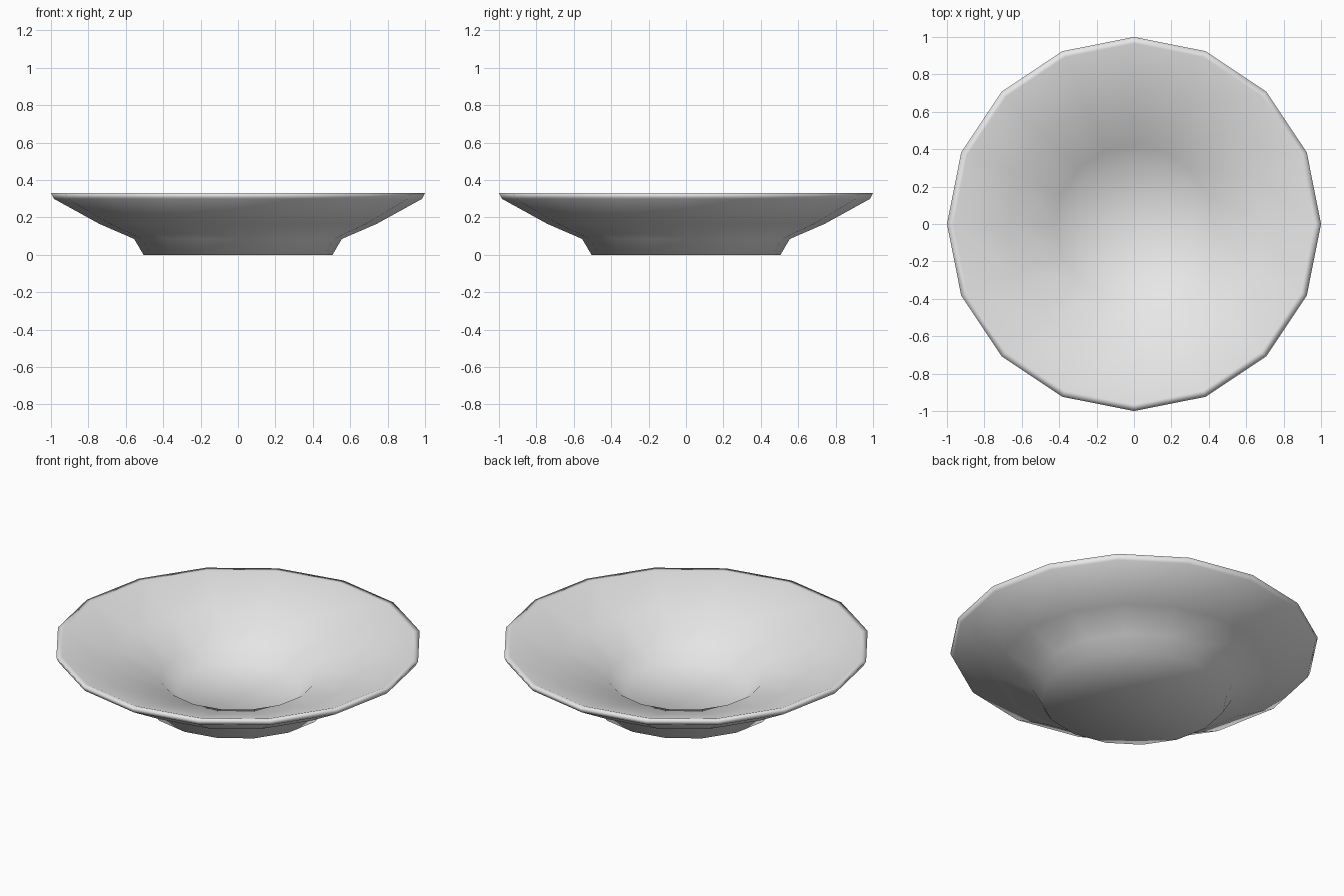
import bpy
import bmesh
from math import cos, sin, pi

if "Cube" in bpy.data.objects:
    bpy.data.objects.remove(bpy.data.objects["Cube"])

SIDES = 16

# Plain light grey
grey = bpy.data.materials.new("light_grey")
grey.use_nodes = True
colour = (0.8, 0.8, 0.8, 1)
grey.diffuse_color = colour
grey.node_tree.nodes["Principled BSDF"].inputs["Base Color"].default_value = colour

# Half section (radius, height): foot, outer wall, rim, inner wall, well floor
profile = [(0.505, 0), (0.555, 0.085), (0.74, 0.165), (0.985, 0.30),
           (1.0, 0.33), (0.965, 0.33), (0.68, 0.222), (0.42, 0.133),
           (0.34, 0.065)]

# Revolve the section into a closed dish
bm = bmesh.new()
angles = [2 * pi * i / SIDES for i in range(SIDES)]
rings = [[bm.verts.new((r * cos(a), r * sin(a), z)) for a in angles]
         for r, z in profile]
for low, high in zip(rings, rings[1:]):
    for i in range(SIDES):
        j = (i + 1) % SIDES
        bm.faces.new((low[i], low[j], high[j], high[i]))

# Close the underside and the floor with triangle fans
for ring, z in ((rings[0], 0), (rings[-1], profile[-1][1])):
    hub = bm.verts.new((0, 0, z))
    for i in range(SIDES):
        bm.faces.new((hub, ring[i], ring[(i + 1) % SIDES]))

bmesh.ops.recalc_face_normals(bm, faces=bm.faces)
for face in bm.faces:
    face.smooth = True

mesh = bpy.data.meshes.new("dish")
bm.to_mesh(mesh)
bm.free()
mesh.materials.append(grey)
dish = bpy.data.objects.new("dish", mesh)
bpy.context.collection.objects.link(dish)
